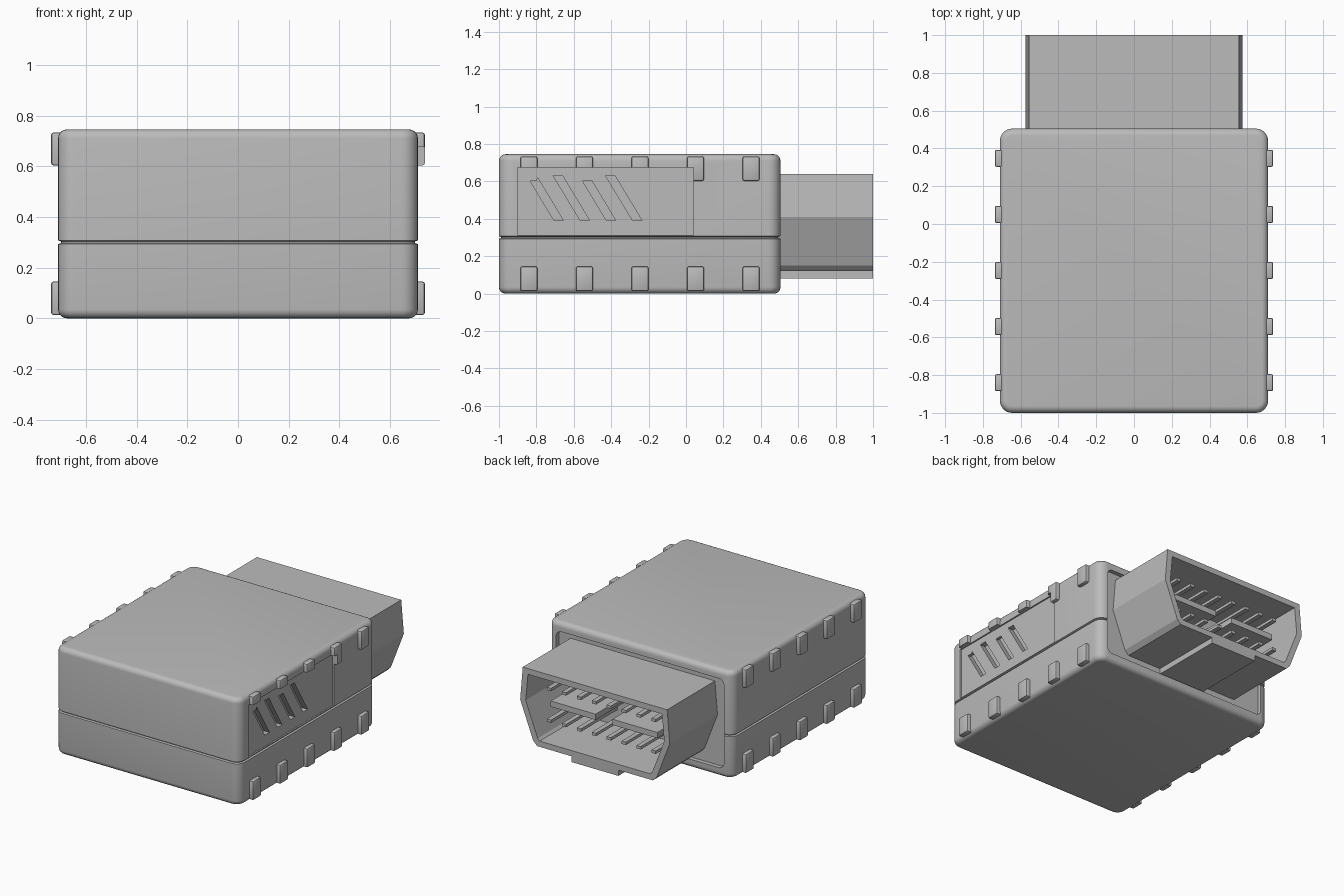
import bpy
import bmesh
import math

cube = bpy.data.objects.get("Cube")
if cube:
    bpy.data.objects.remove(cube, do_unlink=True)

grey = bpy.data.materials.new("mid grey plastic")
grey.use_nodes = True
grey.diffuse_color = (0.5, 0.5, 0.5, 1)
grey.node_tree.nodes["Principled BSDF"].inputs["Base Color"].default_value = (0.5, 0.5, 0.5, 1)


def loft(name, rings):
    """Skin a stack of equal-length point rings and cap both ends."""
    bm = bmesh.new()
    rows = [[bm.verts.new(p) for p in ring] for ring in rings]
    n = len(rows[0])
    for low, high in zip(rows, rows[1:]):
        for i in range(n):
            j = (i + 1) % n
            bm.faces.new((low[i], low[j], high[j], high[i]))
    bm.faces.new(rows[0])
    bm.faces.new(rows[-1])
    bmesh.ops.recalc_face_normals(bm, faces=bm.faces)
    mesh = bpy.data.meshes.new(name)
    bm.to_mesh(mesh)
    bm.free()
    mesh.materials.append(grey)
    obj = bpy.data.objects.new(name, mesh)
    bpy.context.collection.objects.link(obj)
    return obj


def rounded_rect(hx, hy, r, steps=6):
    pts = []
    for k, (sx, sy) in enumerate([(1, 1), (-1, 1), (-1, -1), (1, -1)]):
        for i in range(steps + 1):
            a = math.pi / 2 * (k + i / steps)
            pts.append((sx * (hx - r) + r * math.cos(a), sy * (hy - r) + r * math.sin(a)))
    return pts


def prism_y(name, pts, y0, y1):
    return loft(name, [[(x, y, z) for x, z in pts] for y in (y0, y1)])


def prism_x(name, pts, x0, x1):
    return loft(name, [[(x, y, z) for y, z in pts] for x in (x0, x1)])


def box(name, x0, x1, y0, y1, z0, z1):
    return prism_x(name, [(y0, z0), (y1, z0), (y1, z1), (y0, z1)], x0, x1)


def apply(obj, mod):
    bpy.context.view_layer.objects.active = obj
    bpy.ops.object.modifier_apply(modifier=mod.name)


def cut(obj, cutter):
    mod = obj.modifiers.new("cut", "BOOLEAN")
    mod.operation = "DIFFERENCE"
    mod.solver = "EXACT"
    mod.object = cutter
    apply(obj, mod)


def discard(obj):
    bpy.data.objects.remove(obj, do_unlink=True)


def smooth(obj):
    bpy.ops.object.select_all(action="DESELECT")
    obj.select_set(True)
    bpy.context.view_layer.objects.active = obj
    bpy.ops.object.shade_smooth_by_angle(angle=math.radians(32))


# Housing: rounded box with a seam groove, as (inset, height) layers
HX, HY, MID_Y, TOP, EDGE = 0.71, 0.7525, -0.2475, 0.745, 0.035
arc = [math.pi / 2 * i / 5 for i in range(6)]
layers = [(EDGE * (1 - math.sin(a)), EDGE * (1 - math.cos(a))) for a in arc]
layers += [(0, 0.293), (0.012, 0.297), (0.012, 0.303), (0, 0.307)]
layers += [(EDGE * (1 - math.cos(a)), TOP - EDGE * (1 - math.sin(a))) for a in arc]
housing = loft("housing", [
    [(x, y + MID_Y, z) for x, y in rounded_rect(HX - d, HY - d, 0.065 - d)]
    for d, z in layers])

# Recess in the back, around the connector
recess = prism_y("recess_cutter",
                 [(x, z + 0.372) for x, z in rounded_rect(0.645, 0.31, 0.04)], 0.475, 0.6)
cut(housing, recess)
discard(recess)

# Sunken side panel with slanted vent slots
panel = box("panel_cutter", 0.70, 0.80, -0.90, 0.04, 0.312, 0.675)
cut(housing, panel)
for i in range(4):
    s = i * 0.14
    slot = prism_x("slot_cutter", [(-0.85 + s, 0.63), (-0.80 + s, 0.63),
                                   (-0.655 + s, 0.39), (-0.705 + s, 0.39)], 0.66, 0.80)
    cut(housing, slot)
    discard(slot)
smooth(housing)

# Grip tabs in two rows on both sides
for side, label in ((1, "left"), (-1, "right")):
    for i in range(5):
        y = -0.84 + i * 0.297
        for row, z0, z1 in (("lower", 0.013, 0.145), ("upper", 0.603, 0.733)):
            x0, x1 = sorted((side * 0.675, side * 0.737))
            tab = box(f"{label}_{row}_tab_{i + 1}", x0, x1, y - 0.045, y + 0.045, z0, z1)
            bevel = tab.modifiers.new("soft edges", "BEVEL")
            bevel.width = 0.009
            bevel.segments = 2
            apply(tab, bevel)
            if side > 0 and row == "upper" and i < 4:
                cut(tab, panel)
            smooth(tab)
discard(panel)

# Connector shroud: tapered hollow sleeve
half = [(0.555, 0.64), (0.575, 0.41), (0.475, 0.15), (0.445, 0.12)]
outer = half + [(-x, z) for x, z in reversed(half)]
half_in = [(0.515, 0.60), (0.533, 0.415), (0.44, 0.175), (0.425, 0.16)]
inner = half_in + [(-x, z) for x, z in reversed(half_in)]
shroud = prism_y("connector_shroud", outer, 0.45, 1.0)
hollow = prism_y("hollow_cutter", inner, 0.53, 1.1)
cut(shroud, hollow)
discard(hollow)

# Key rib under the shroud
box("key_rib", -0.18, 0.18, 0.46, 1.0, 0.08, 0.125)

# Contact blades in two rows, and the two plates between them
for row, z in (("lower", 0.28), ("upper", 0.50)):
    for i in range(8):
        x = (i - 3.5) * 0.115
        box(f"{row}_pin_{i + 1}", x - 0.016, x + 0.016, 0.52, 0.93, z - 0.01, z + 0.01)
for side, label in ((1, "left"), (-1, "right")):
    x0, x1 = sorted((side * 0.065, side * 0.41))
    box(f"{label}_centre_plate", x0, x1, 0.52, 0.90, 0.365, 0.405)
